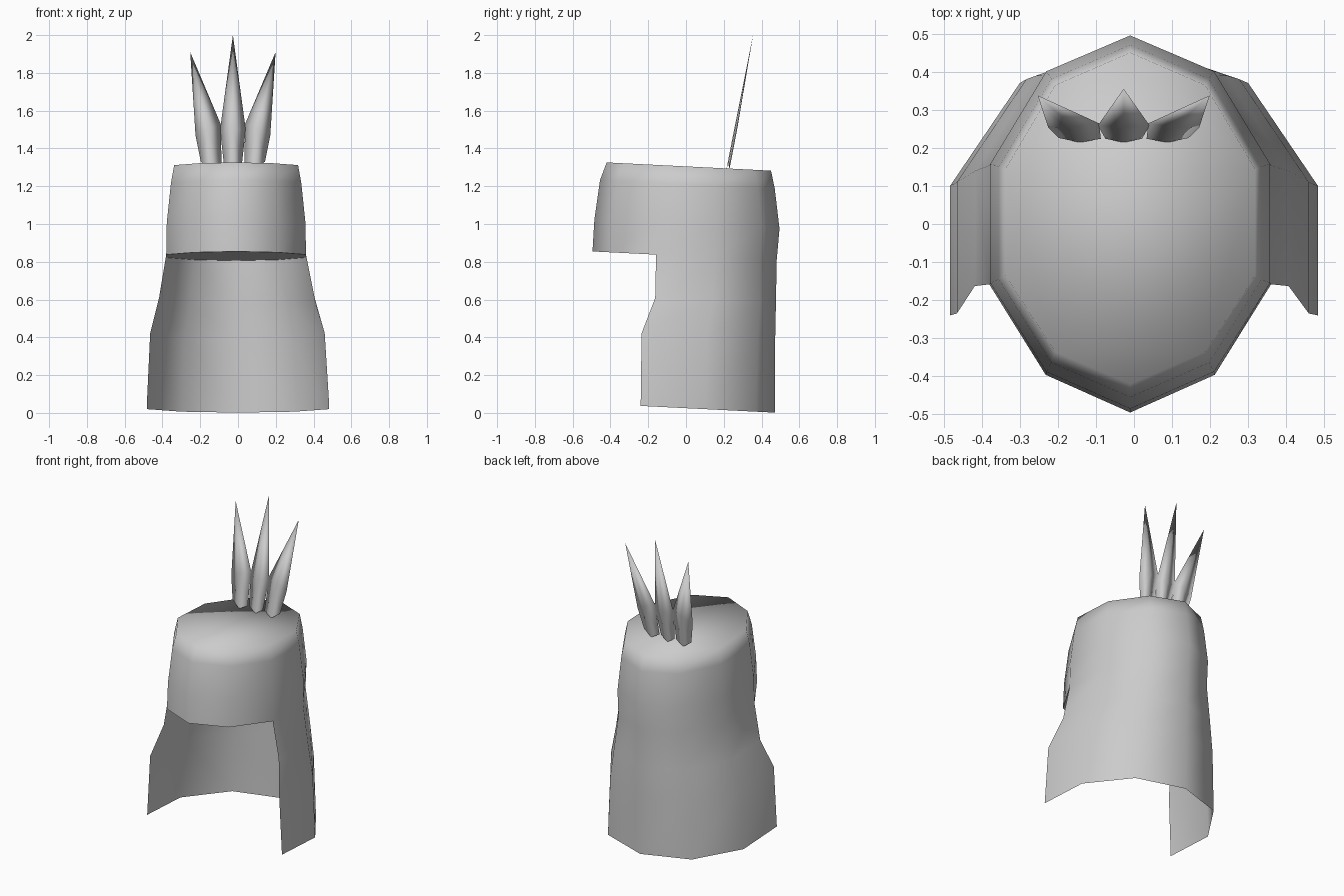
import bpy
import bmesh

cube = bpy.data.objects.get("Cube")
if cube:
    bpy.data.objects.remove(cube)

# One plain grey for everything
grey = bpy.data.materials.new("light_grey")
grey.use_nodes = True
grey.diffuse_color = (0.6, 0.6, 0.6, 1)
bsdf = next(n for n in grey.node_tree.nodes if n.type == 'BSDF_PRINCIPLED')
bsdf.inputs["Base Color"].default_value = (0.6, 0.6, 0.6, 1)
bsdf.inputs["Roughness"].default_value = 0.8

TILT = 0.05      # everything slopes down slightly to the back
CENTRE = -0.01


def finish(bm, name, smooth=True):
    mesh = bpy.data.meshes.new(name)
    for f in bm.faces:
        f.smooth = smooth
    bm.to_mesh(mesh)
    bm.free()
    mesh.materials.append(grey)
    obj = bpy.data.objects.new(name, mesh)
    bpy.context.collection.objects.link(obj)
    return obj


def ring(bm, half, cx, z):
    """Mirror a half outline (front to back) into a run of vertices."""
    left = [(x, y) for x, y in half]
    right = [(-x, y) for x, y in reversed(half) if x > 0]
    return [bm.verts.new((cx + x, y, z - TILT * y)) for x, y in left + right]


def bridge(bm, upper, lower, closed):
    n = len(upper)
    for i in range(n if closed else n - 1):
        j = (i + 1) % n
        bm.faces.new((lower[i], lower[j], upper[j], upper[i]))


# Hat: stacked ten-sided rings (height, half width, front depth, back depth)
OUTLINE = [(0, -1), (0.6, -0.8), (1, -0.32), (1, 0.32), (0.6, 0.81), (0, 1)]
HAT = [(1.305, 0.328, 0.42, 0.45), (1.21, 0.345, 0.455, 0.47),
       (1.0, 0.367, 0.485, 0.495), (0.83, 0.37, 0.495, 0.48)]


def hat_half(w, front, back):
    return [(x * w, y * (front if y < 0 else back)) for x, y in OUTLINE]


bm = bmesh.new()
rows = [ring(bm, hat_half(w, f, b), CENTRE, z) for z, w, f, b in HAT]
for up, low in zip(rows, rows[1:]):
    bridge(bm, up, low, True)
bm.faces.new(rows[0])

# Cape: open sheet hanging from the sides and back of the hat
CAPE = [(0.60, -0.006, [(0.412, -0.163), (0.41, 0.14), (0.25, 0.39), (0, 0.476)]),
        (0.41, -0.003, [(0.462, -0.235), (0.462, 0.11), (0.28, 0.38), (0, 0.472)]),
        (0.025, 0, [(0.483, -0.24), (0.483, 0.1), (0.3, 0.37), (0, 0.47)])]
upper = rows[-1][2:9]
for z, cx, half in CAPE:
    lower = ring(bm, half, cx, z)
    bridge(bm, upper, lower, False)
    upper = lower
finish(bm, "hat_and_cape")

# Flat underside closing the hat
bm = bmesh.new()
z, w, f, b = HAT[-1]
bm.faces.new(list(reversed(ring(bm, hat_half(w, f, b), CENTRE, z))))
finish(bm, "hat_underside", False)


# Feathers: slim pointed blades leaning back, with a shallow spine
def feather(name, base, mid, tip):
    bm = bmesh.new()

    def vert(x, z, dy=0.0):
        return bm.verts.new((x, 0.22 + (z - 1.3) * 0.193 + dy, z))

    top = vert(*tip)
    foot = [vert(*p) for p in base]
    edge = [vert(*p) for p in mid]
    bx = (base[0][0] + base[1][0]) / 2
    mx = (mid[0][0] + mid[1][0]) / 2
    for dy in (-0.004, 0.012):
        low = vert(bx, 1.29, dy)
        spine = vert(mx, 1.5, dy)
        for k in (0, 1):
            bm.faces.new((foot[k], low, spine, edge[k]))
            bm.faces.new((edge[k], spine, top))
    bmesh.ops.recalc_face_normals(bm, faces=bm.faces)
    finish(bm, name)


MID_X = -0.027
feather("centre_feather", [(-0.075, 1.32), (0.021, 1.32)],
        [(-0.095, 1.5), (0.041, 1.5)], (MID_X, 2.0))
for side, name in ((1, "left_feather"), (-1, "right_feather")):
    feather(name,
            [(MID_X + side * 0.17, 1.33), (MID_X + side * 0.06, 1.32)],
            [(MID_X + side * 0.198, 1.47), (MID_X + side * 0.065, 1.53)],
            (MID_X + side * 0.226, 1.91))
